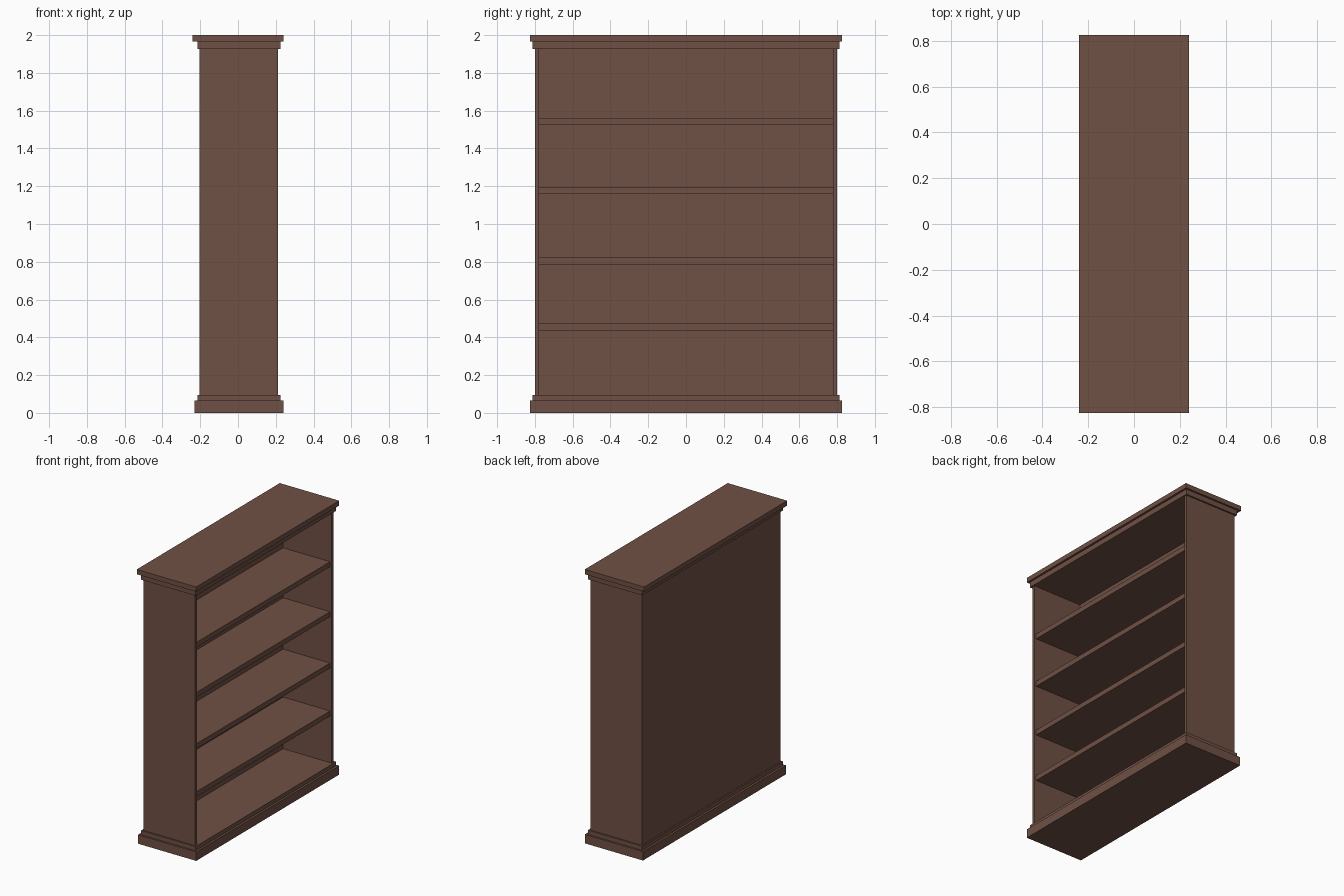
import bpy
import bmesh
from mathutils import Matrix, Vector

if "Cube" in bpy.data.objects:
    bpy.data.objects.remove(bpy.data.objects["Cube"])

wood = bpy.data.materials.new("walnut_wood")
wood.diffuse_color = (0.162, 0.082, 0.060, 1.0)
wood.use_nodes = True
wood.node_tree.nodes["Principled BSDF"].inputs["Base Color"].default_value = wood.diffuse_color


def box(name, x, y, z):
    """Flat-faced box spanning the (min, max) ranges on each axis."""
    spans = (x, y, z)
    size = Vector([hi - lo for lo, hi in spans])
    centre = Vector([(lo + hi) / 2 for lo, hi in spans])
    mesh = bpy.data.meshes.new(name)
    bm = bmesh.new()
    bmesh.ops.create_cube(bm, size=1, matrix=Matrix.Diagonal((*size, 1)))
    bm.to_mesh(mesh)
    bm.free()
    mesh.materials.append(wood)
    obj = bpy.data.objects.new(name, mesh)
    obj.location = centre
    bpy.context.collection.objects.link(obj)
    return obj


HALF = 0.80      # half length of the case
INNER = 0.777    # inside face of the side panels
BACK, FRONT = -0.205, 0.213

# Stepped plinth
box("plinth", (-0.23, 0.24), (-0.825, 0.825), (0, 0.065))
box("plinth_moulding", (-0.215, 0.225), (-0.812, 0.812), (0.065, 0.095))

# Side panels
for side, name in ((-1, "side_panel_near"), (1, "side_panel_far")):
    box(name, (BACK, FRONT), sorted((side * INNER, side * HALF)), (0.095, 1.927))

# Back panel
box("back_panel", (BACK, -0.18), (-INNER, INNER), (0.095, 1.927))

# Shelves, set slightly behind the front edges
for i, top in enumerate((0.472, 0.822, 1.197, 1.562), 1):
    box(f"shelf_{i}", (-0.18, 0.20), (-INNER, INNER), (top - 0.037, top))

# Stepped cornice
box("cornice_moulding", (-0.215, 0.225), (-0.812, 0.812), (1.927, 1.965))
box("top_board", (-0.24, 0.24), (-0.825, 0.825), (1.965, 2.0))
